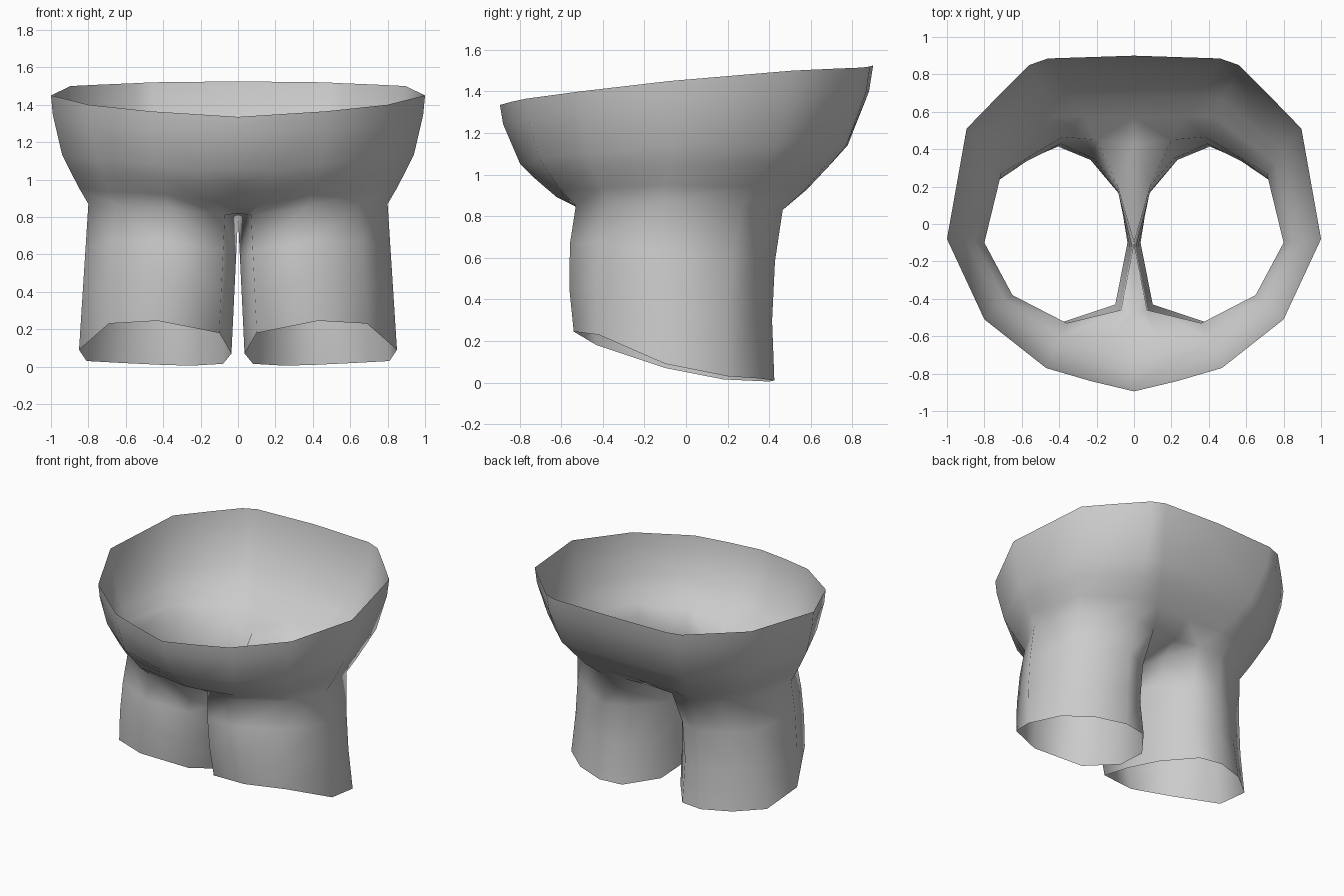
import bpy, bmesh
from mathutils import Vector

if "Cube" in bpy.data.objects:
    bpy.data.objects.remove(bpy.data.objects["Cube"])

# Half outlines, front centre -> outer side -> back centre
waist = [(0, -.895, 1.335), (.23, -.84, 1.35), (.47, -.77, 1.365), (.8, -.51, 1.40),
         (1.0, -.08, 1.45), (.895, .51, 1.5), (.73, .68, 1.508), (.56, .85, 1.515),
         (.46, .885, 1.52), (0, .9, 1.525)]
leg_top = [(0, -.48, .82), (.07, -.46, .81), (.36, -.53, .85), (.65, -.38, .86),
           (.80, -.1, .87), (.71, .27, .85), (.55, .365, .84), (.38, .465, .83),
           (.20, .45, .83), (0, .43, .825)]
bulge = [.75, .75, .85, 1, 1, 1, .95, .9, .85, .85]
# Leg opening: front inner -> outer -> back inner -> inner
hem = [(.10, -.43, .18), (.43, -.54, .245), (.69, -.42, .23), (.85, -.1, .09),
       (.81, .2, .03), (.63, .35, .02), (.42, .425, .01), (.25, .40, .005),
       (.08, .18, .015), (.035, -.1, .07)]
back_inner, crotch = (.09, .21, .815), (0, -.1, .80)

bm = bmesh.new()


def row(points):
    return [bm.verts.new(p) for p in points]


def bridge(a, b, closed=False):
    n = len(a)
    for i in range(n if closed else n - 1):
        j = (i + 1) % n
        bm.faces.new((a[i], a[j], b[j], b[i]))


# Hips: blend from leg tops to the waist
base = row(leg_top)
prev = base
for s, t in ((.14, .24), (.3, .48), (.45, .7), (.82, .95), (1, 1)):
    pts = []
    for lo, hi, k in zip(leg_top, waist, bulge):
        a, b = Vector(lo), Vector(hi)
        p = a.lerp(b, t ** k)
        p.z = a.z + (b.z - a.z) * s
        pts.append(p)
    cur = row(pts)
    bridge(prev, cur)
    prev = cur

# Crotch gusset
inner, mid = row([back_inner, crotch])
bm.faces.new((base[1], base[0], mid))
bm.faces.new((base[9], base[8], inner))
bm.faces.new((base[9], inner, mid))

# Leg tube, pinched at the back of the inner thigh
top_ring = base[1:9] + [inner, mid]
start = [v.co.copy() for v in top_ring]
prev = top_ring
for f, shift, pinch in ((.3, -.025, -.06), (.65, -.025, -.05), (1, 0, 0)):
    pts = [a.lerp(Vector(b), f) + Vector((0, shift, 0)) for a, b in zip(start, hem)]
    pts[7].y += pinch
    cur = row(pts)
    bridge(cur, prev, True)
    prev = cur

# Mirror the half across the centre seam
geom = bm.verts[:] + bm.edges[:] + bm.faces[:]
bmesh.ops.mirror(bm, geom=geom, axis='X', merge_dist=.0005)
bmesh.ops.remove_doubles(bm, verts=bm.verts[:], dist=.0005)
bmesh.ops.recalc_face_normals(bm, faces=bm.faces[:])
# Normals should point away from the body
outer = max(bm.faces, key=lambda f: f.calc_center_median().x)
if outer.normal.x < 0:
    bmesh.ops.reverse_faces(bm, faces=bm.faces[:])
for f in bm.faces:
    f.smooth = True

mesh = bpy.data.meshes.new("shorts")
bm.to_mesh(mesh)
bm.free()
shorts = bpy.data.objects.new("shorts", mesh)
bpy.context.collection.objects.link(shorts)
